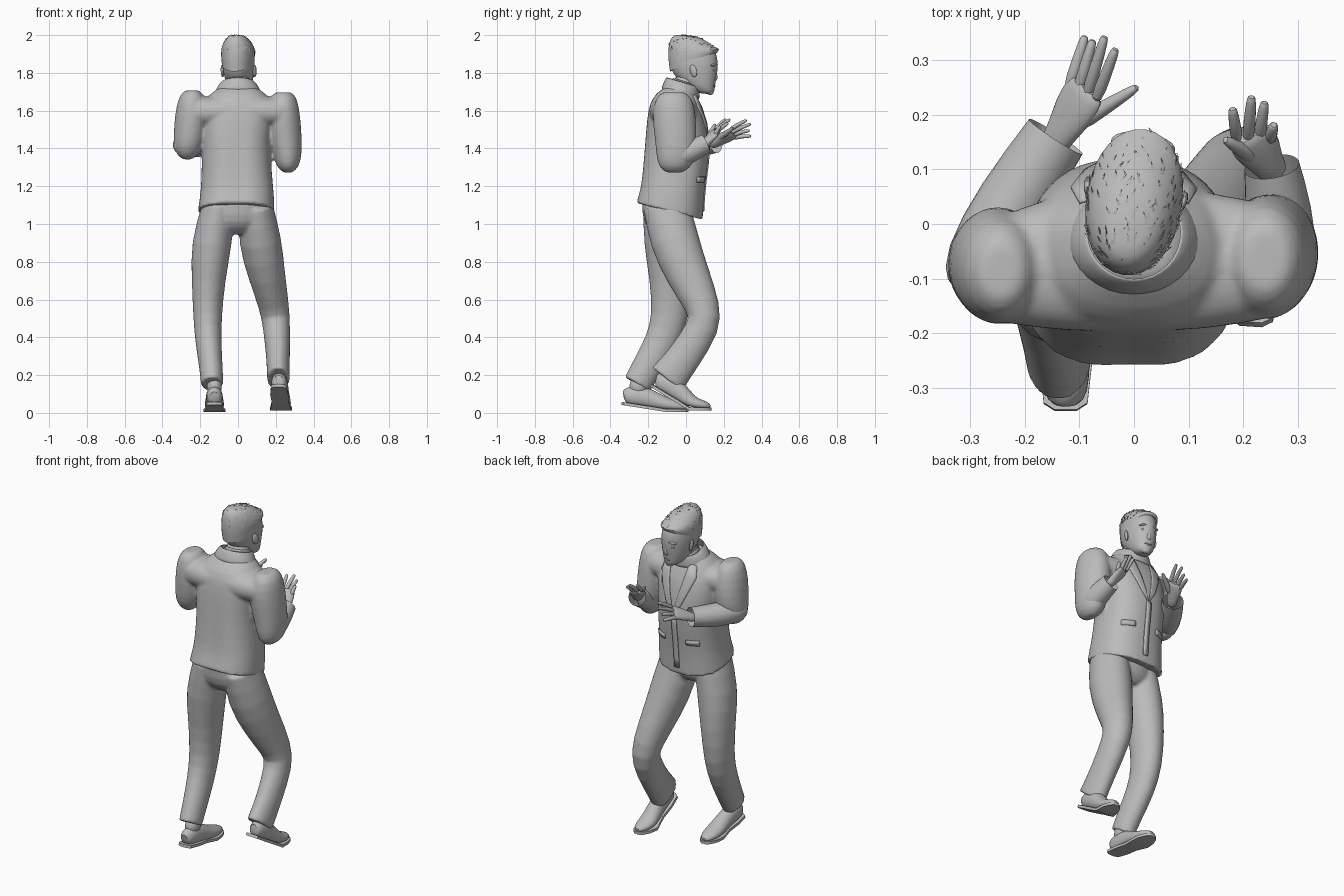
import bpy, bmesh, math, random
from mathutils import Vector, Matrix

if "Cube" in bpy.data.objects:
    bpy.data.objects.remove(bpy.data.objects["Cube"])

grey = bpy.data.materials.new("plain grey")
grey.use_nodes = True
grey.diffuse_color = (0.5, 0.5, 0.5, 1)
grey.node_tree.nodes["Principled BSDF"].inputs["Base Color"].default_value = (0.5, 0.5, 0.5, 1)


def finish(name, bm, subdiv=0, thick=0.0, sharp=50):
    bmesh.ops.recalc_face_normals(bm, faces=bm.faces)
    mesh = bpy.data.meshes.new(name)
    bm.to_mesh(mesh)
    bm.free()
    mesh.materials.append(grey)
    obj = bpy.data.objects.new(name, mesh)
    bpy.context.collection.objects.link(obj)
    if thick:
        mod = obj.modifiers.new("thickness", "SOLIDIFY")
        mod.thickness, mod.offset = thick, 0
    if subdiv:
        mod = obj.modifiers.new("smooth", "SUBSURF")
        mod.levels = mod.render_levels = subdiv
    bpy.ops.object.select_all(action="DESELECT")
    bpy.context.view_layer.objects.active = obj
    obj.select_set(True)
    bpy.ops.object.shade_smooth_by_angle(angle=math.radians(sharp))
    return obj


def loft(name, rings, level=False, side=(1, 0, 0), caps=(True, True), power=2.0,
         sides=16, thick=0.0, warp=None):
    """Skin ellipses (x, y, z, half width, half depth, tilt) along a path."""
    bm = bmesh.new()
    pts = [Vector(r[:3]) for r in rings]
    loops = []
    for i, r in enumerate(rings):
        t = Vector((0, 0, 1)) if level else (pts[min(i + 1, len(pts) - 1)] - pts[max(i - 1, 0)]).normalized()
        u = Vector(side)
        u = (u - t * u.dot(t)).normalized()
        v = t.cross(u)
        tilt = r[5] if len(r) > 5 else 0
        loop = []
        for k in range(sides):
            a = math.tau * k / sides
            c, s = [math.copysign(abs(f) ** (2 / power), f) for f in (math.cos(a), math.sin(a))]
            p = pts[i] + u * c * r[3] + v * s * r[4]
            p.z += tilt * s * r[4]
            loop.append(bm.verts.new(warp(p) if warp else p))
        loops.append(loop)
    for a, b in zip(loops, loops[1:]):
        for k in range(sides):
            j = (k + 1) % sides
            bm.faces.new((a[k], a[j], b[j], b[k]))
    for loop, cap in zip((loops[0], loops[-1]), caps):
        if cap:
            bm.faces.new(loop)
    return finish(name, bm, 1, thick)


def ball(name, loc, size, rot=(0, 0, 0)):
    bm = bmesh.new()
    bmesh.ops.create_uvsphere(bm, u_segments=12, v_segments=8, radius=1)
    m = Matrix.Translation(loc)
    for angle, axis in zip(rot, "XYZ"):
        m = m @ Matrix.Rotation(angle, 4, axis)
    bm.transform(m @ Matrix.Diagonal((*size, 1)))
    return finish(name, bm)


def evaluated(obj):
    bpy.context.view_layer.update()
    return obj.evaluated_get(bpy.context.evaluated_depsgraph_get())


def fuse(name, parts):
    """Melt overlapping open lofts into one continuous garment."""
    bm = bmesh.new()
    for part in parts:
        bm.from_mesh(evaluated(part).to_mesh())
        bpy.data.objects.remove(part)
    bmesh.ops.holes_fill(bm, edges=bm.edges, sides=0)
    obj = finish(name, bm)
    mod = obj.modifiers.new("melt", "REMESH")
    mod.mode, mod.voxel_size, mod.use_smooth_shade = "VOXEL", .009, True
    mod = obj.modifiers.new("soften", "SMOOTH")
    mod.factor, mod.iterations = .5, 4
    return obj


open_ends = (False, False)


def back_groove(p):
    """Press a shallow fold down the middle of the back."""
    if p.y < 0:
        p.y += .014 * math.exp(-(p.x / .03) ** 2) * min(1, max(0, (1.66 - p.z) * 5))
    return p


# Jacket: body, shoulder yoke and puffed upper sleeves melted together
body = loft("body", [
    (-.01, -.09, 1.068, .204, .18, -.25), (-.005, -.08, 1.14, .198, .174, -.18),
    (-.005, -.07, 1.22, .19, .172), (-.01, -.05, 1.38, .182, .178),
    (-.01, -.05, 1.50, .19, .168), (-.005, -.055, 1.60, .2, .15),
    (0, -.06, 1.67, .17, .12), (0, -.045, 1.71, .12, .088), (0, -.03, 1.74, .07, .065)],
    level=True, caps=open_ends, power=2.4, sides=24, warp=back_groove)
yoke = loft("yoke", [(x, y, 1.595, depth, height) for x, y, depth, height in (
    (-.25, -.09, .095, .08), (-.14, -.07, .13, .08), (0, -.066, .135, .1),
    (.14, -.066, .13, .08), (.25, -.07, .105, .08))],
    side=(0, 1, 0), caps=open_ends, power=2.3)
sleeve_right = loft("sleeve", [
    (.24, -.065, 1.697, .04, .055), (.24, -.065, 1.675, .075, .1), (.238, -.063, 1.57, .094, .12),
    (.25, -.055, 1.46, .09, .112), (.262, -.05, 1.36, .078, .11), (.264, -.06, 1.295, .058, .085),
    (.264, -.06, 1.272, .02, .04)], level=True, caps=open_ends)
sleeve_left = loft("sleeve", [
    (-.243, -.085, 1.707, .035, .05), (-.243, -.085, 1.685, .07, .092), (-.245, -.078, 1.58, .092, .112),
    (-.252, -.072, 1.48, .09, .108), (-.264, -.078, 1.41, .08, .09), (-.268, -.078, 1.36, .055, .06),
    (-.268, -.078, 1.342, .02, .03)], level=True, caps=open_ends)
jacket = fuse("jacket_body", [body, yoke, sleeve_right, sleeve_left])
loft("forearm_sleeve_right", [(.265, -.12, 1.335, .05, .04), (.268, -.06, 1.345, .07, .07),
                              (.265, .03, 1.39, .062, .062), (.252, .105, 1.425, .052, .052)], caps=(True, False))
loft("forearm_sleeve_left", [(-.315, -.13, 1.42, .035, .035), (-.288, -.08, 1.42, .07, .07),
                             (-.222, .04, 1.415, .07, .068), (-.143, .16, 1.43, .06, .055)], caps=(True, False))

# Trousers: hips and bent legs melted together
hips = loft("hips", [(0, -.1, 1.16, .165, .135), (0, -.1, 1.04, .19, .138),
                     (-.005, -.09, .98, .185, .118), (-.01, -.085, .945, .09, .07)], level=True, caps=open_ends)
leg_right = loft("leg", [
    (.095, -.105, 1.1, .09, .125), (.115, -.063, .91, .12, .135), (.152, .008, .73, .1, .118),
    (.194, .098, .55, .08, .093), (.204, .1, .46, .074, .092), (.213, -.012, .29, .063, .09),
    (.214, -.1, .178, .061, .104)], caps=open_ends)
leg_left = loft("leg", [
    (-.1, -.105, 1.1, .09, .125), (-.143, -.1, .89, .112, .128), (-.157, -.08, .7, .09, .112),
    (-.162, -.083, .5, .077, .1), (-.157, -.128, .37, .07, .092), (-.142, -.21, .235, .063, .083),
    (-.137, -.257, .152, .06, .078)], caps=open_ends)
fuse("trousers", [hips, leg_right, leg_left])

# Collars and neck
loft("jacket_collar", [(0, -.03, 1.685, .125, .1, -.25), (0, -.025, 1.72, .112, .095, -.25),
                       (0, -.015, 1.752, .086, .087, -.3)], level=True, caps=open_ends, thick=.008)
loft("shirt_collar", [(0, -.005, 1.70, .075, .075, -.3), (0, .0, 1.755, .066, .07, -.3)],
     level=True, caps=open_ends, thick=.006)
loft("neck", [(0, -.02, 1.66, .07, .065), (0, 0, 1.74, .064, .07), (0, .02, 1.80, .068, .08)], level=True)

# Plates laid over the jacket front
wrap = evaluated(jacket)


def plate(name, edge_a, edge_b, steps=4):
    """Thin strip between two (x, z) polylines, dropped onto the jacket."""
    bm = bmesh.new()
    rows = []
    for a, b in zip(edge_a, edge_b):
        row = []
        for k in range(steps + 1):
            x, z = Vector(a).lerp(Vector(b), k / steps)
            hit, loc, _, _ = wrap.ray_cast((x, 1, z), (0, -1, 0))
            row.append(bm.verts.new((x, (loc.y if hit else .05) + .003, z)))
        rows.append(row)
    for r, s in zip(rows, rows[1:]):
        for k in range(steps):
            bm.faces.new((r[k], r[k + 1], s[k + 1], s[k]))
    return finish(name, bm, thick=.007)


for sx, label in ((1, "right"), (-1, "left")):
    flip = lambda pts: [(sx * x, z) for x, z in pts]
    plate("lapel_" + label, flip([(.06, 1.69), (.05, 1.62), (.035, 1.54), (.015, 1.46), (.002, 1.39)]),
          flip([(.10, 1.68), (.115, 1.62), (.09, 1.55), (.05, 1.46), (.006, 1.39)]))
    plate("pocket_flap_" + label, flip([(.07, 1.25), (.07, 1.22)]), flip([(.14, 1.25), (.14, 1.22)]))
heights = [1.39 - .054 * i for i in range(7)]
plate("front_overlap", [(-.02, z) for z in heights], [(.012, z) for z in heights], steps=1)


# Hands with spread fingers
def hand(label, wrist, knuckles, width, tips, thumb):
    w, k, wide = Vector(wrist), Vector(knuckles), Vector(width).normalized()
    back = w - (k - w) * .5
    loft("palm_" + label, [(*back, .03, .024), (*w, .03, .022), (*w.lerp(k, .5), .045, .021),
                           (*k, .046, .018), (*w.lerp(k, 1.2), .04, .013)], side=wide, sides=12)
    for i, tip in enumerate(tips):
        base, end = w.lerp(k, .9) + wide * (.032 - .0215 * i), Vector(tip)
        bend = base.lerp(end, .5) + Vector((0, 0, .006))
        loft("finger_" + label, [(*base, .0135, .0135), (*bend, .012, .012),
                                 (*bend.lerp(end, .8), .01, .01), (*end, .007, .007)], side=wide, sides=8)
    base, end = w.lerp(k, .2) + wide * .015, Vector(thumb)
    loft("thumb_" + label, [(*base, .02, .02), (*base.lerp(end, .5), .017, .015),
                            (*base.lerp(end, .85), .012, .011), (*end, .007, .007)], side=(0, 0, 1), sides=8)


hand("left", (-.135, .165, 1.435), (-.092, .238, 1.475), (.75, -.3, .55),
     [(-.033, .322, 1.55), (-.053, .345, 1.53), (-.075, .338, 1.495), (-.089, .345, 1.465)], (.009, .252, 1.51))
hand("right", (.245, .11, 1.435), (.215, .155, 1.485), (-.85, 0, .4),
     [(.18, .212, 1.555), (.215, .234, 1.555), (.239, .224, 1.535), (.256, .182, 1.52)], (.165, .155, 1.53))


# Shoes, bent at the ball of the foot
def shoe(label, ball_pos, pitch, yaw):
    turn = Matrix.Translation(ball_pos) @ Matrix.Rotation(yaw, 4, "Z")
    lift = Matrix.Rotation(-pitch, 4, "X")

    def warp(p, floor=0.012):
        p = Vector((p.x, p.y, max(p.z, floor)))
        return turn @ (lift @ p if p.y < 0 else p)
    loft("shoe_" + label, [
        (0, -.24, .04, .025, .035), (0, -.222, .05, .042, .05), (0, -.16, .06, .046, .062),
        (0, -.09, .052, .046, .052), (0, -.02, .038, .054, .04), (0, .05, .032, .05, .03),
        (0, .09, .026, .034, .02), (0, .108, .02, .014, .01)], warp=warp)
    outline = ((-.245, .02), (-.232, .04), (-.16, .048), (-.08, .044), (0, .058), (.055, .053), (.095, .036), (.113, .014))
    bm = bmesh.new()
    rows = [[bm.verts.new(warp(Vector((sx * w, y, z)), 0)) for sx, z in ((-1, 0), (1, 0), (1, .016), (-1, .016))]
            for y, w in outline]
    for a, b in zip(rows, rows[1:]):
        for k in range(4):
            bm.faces.new((a[k], a[k - 1], b[k - 1], b[k]))
    for row in (rows[0], rows[-1]):
        bm.faces.new(row)
    finish("sole_" + label, bm, sharp=40)
    loft("sock_" + label, [(*(turn @ lift @ Vector((0, -.17, z))), .04, .05) for z in (.07, .11, .15)])


shoe("right", (.228, .022, .012), math.radians(31), math.radians(-4))
shoe("left", (-.125, -.1, .004), math.radians(9), 0)

# Head, looking slightly down
head = [loft("head", [
    (.006, .108, 1.688, .026, .03), (.005, .088, 1.706, .05, .058), (.003, .06, 1.745, .069, .09),
    (.002, .042, 1.79, .08, .119), (.002, .035, 1.835, .086, .13), (.001, .03, 1.88, .088, .133),
    (0, .028, 1.93, .08, .118), (0, .02, 1.965, .05, .07)], level=True, power=2.1)]
hair = loft("hair", [
    (0, .032, 1.858, .086, .129, .4), (0, .034, 1.90, .092, .141, .2), (0, .026, 1.94, .087, .132, -.1),
    (0, .012, 1.978, .064, .1, -.15), (0, 0, 2.0, .036, .055, -.1)], level=True, power=2.1, caps=(False, True))
head.append(hair)
head.append(loft("nose", [(.004, .14, 1.835, .009, .012), (.005, .146, 1.795, .011, .014),
                          (.005, .15, 1.77, .017, .016), (.005, .14, 1.754, .012, .014)], level=True, sides=8))
head.append(ball("upper_lip", (.005, .14, 1.732), (.024, .011, .005)))
head.append(ball("lower_lip", (.005, .136, 1.721), (.02, .011, .006)))
head.append(ball("chin", (.006, .122, 1.698), (.026, .018, .015)))
for sx, label in ((1, "right"), (-1, "left")):
    head.append(ball("brow_" + label, (sx * .035, .143, 1.842), (.026, .013, .007), (0, sx * .12, -sx * .3)))
    head.append(ball("eye_" + label, (sx * .034, .141, 1.815), (.014, .01, .007)))
    head.append(ball("ear_" + label, (sx * .086, .045, 1.81), (.009, .02, .034), (.25, 0, -sx * .3)))

# Short tufts scattered over the hair
random.seed(4)
scalp = evaluated(hair)
bm = bmesh.new()
for _ in range(170):
    a, lift = random.uniform(0, math.tau), random.uniform(.12, 1)
    flat = math.sqrt(1 - lift * lift)
    out = Vector((flat * math.cos(a), flat * math.sin(a), lift))
    hit, root, normal, _ = scalp.ray_cast(Vector((0, .02, 1.89)) + out, -out)
    if not hit:
        continue
    along = Vector((random.uniform(-.8, .8), 1, 0))
    along = (along - normal * along.dot(normal)).normalized() * .015 + normal * .004
    across = along.cross(normal).normalized() * .003
    v = [bm.verts.new(c) for c in (root - across, root + across, root + along, root - normal * .006)]
    for f in ((0, 1, 2), (0, 2, 3), (1, 3, 2), (0, 3, 1)):
        bm.faces.new([v[i] for i in f])
head.append(finish("hair_tufts", bm))

# Turn the head slightly
for part in head:
    part.matrix_world = (Matrix.Translation((0, .038, 0)) @ Matrix.Rotation(math.radians(-9), 4, "Z")
                         @ Matrix.Translation((0, -.03, 0)))
